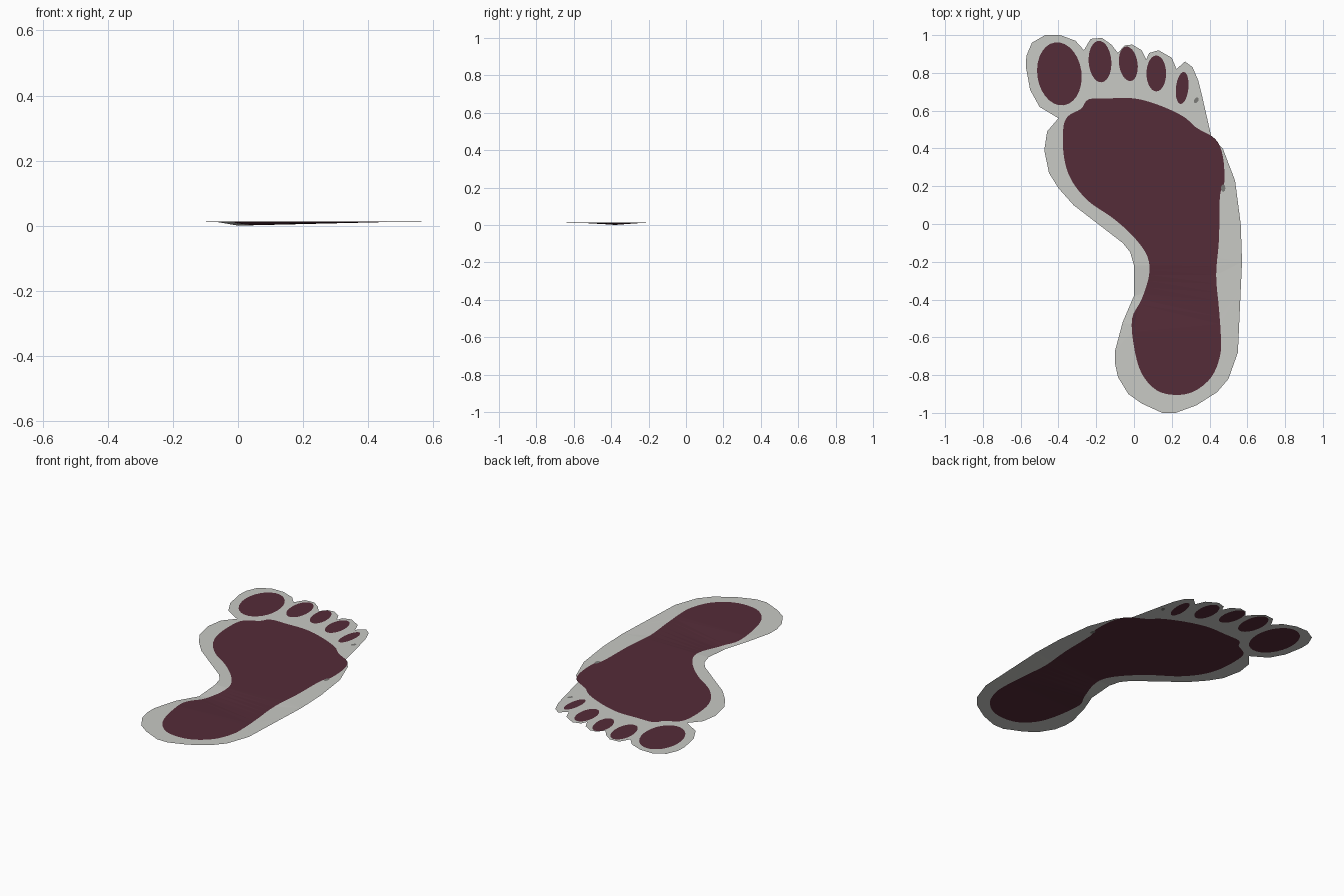
import bpy, math
from mathutils import Vector
from mathutils.geometry import delaunay_2d_cdt

if "Cube" in bpy.data.objects:
    bpy.data.objects.remove(bpy.data.objects["Cube"])

# straight-sided outline of the pale foot sheet (counter-clockwise)
OUTLINE = [(.15,-1),(.22,-1),(.33,-.96),(.44,-.89),(.5,-.82),(.55,-.68),(.565,-.35),(.572,-.2),
           (.565,0),(.535,.23),(.47,.40),(.41,.46),(.36,.68),(.34,.76),(.31,.83),(.27,.86),
           (.225,.82),(.2,.88),(.13,.92),(.08,.905),(.065,.87),(.04,.92),(-.01,.95),(-.05,.945),
           (-.085,.905),(-.12,.95),(-.17,.985),(-.23,.98),(-.265,.92),(-.31,.97),(-.39,1),(-.47,1),
           (-.54,.96),(-.57,.89),(-.572,.83),(-.55,.71),(-.5,.62),(-.4,.56),(-.46,.49),(-.475,.39),
           (-.45,.27),(-.4,.19),(-.32,.1),(-.06,-.1),(-.02,-.15),(0,-.22),(0,-.38),(-.06,-.52),
           (-.1,-.67),(-.1,-.74),(-.085,-.81),(-.03,-.9),(.04,-.95)]
# control points of the dark sole print
SOLE = [(.22,-.905),(.32,-.885),(.41,-.81),(.455,-.7),(.46,-.6),(.45,-.45),(.435,-.27),(.45,-.08),
        (.455,.15),(.478,.22),(.47,.36),(.43,.45),(.33,.51),(.26,.57),(.13,.63),(0,.665),
        (-.13,.665),(-.24,.66),(-.28,.61),(-.35,.57),(-.375,.5),(-.37,.35),(-.33,.23),(-.24,.12),
        (-.11,.03),(0,-.07),(.07,-.17),(.08,-.27),(.04,-.4),(-.01,-.5),(0,-.65),(.04,-.79),(.12,-.88)]
# toe prints: centre x, y, radius x, y, tilt in degrees
TOES = [(-.395,.795,.117,.168,8), (-.18,.86,.06,.11,4), (-.03,.848,.049,.092,8),
        (.118,.797,.052,.095,0), (.255,.72,.033,.085,-6)]
SPECKS = [(.33,.655,.011,.018,-30), (.472,.19,.012,.02,0)]


def smooth(pts, steps=4):
    """closed Catmull-Rom curve through the points"""
    out, n = [], len(pts)
    for i in range(n):
        a, b, c, d = (Vector(pts[(i + k) % n]) for k in (-1, 0, 1, 2))
        for s in range(steps):
            t = s / steps
            out.append(.5 * (2*b + (c - a)*t + (2*a - 5*b + 4*c - d)*t*t + (3*b - a - 3*c + d)*t**3))
    return out


def ellipse(x, y, rx, ry, tilt, n=28):
    r = math.radians(tilt)
    pts = []
    for i in range(n):
        u, v = rx * math.cos(i * math.tau / n), ry * math.sin(i * math.tau / n)
        pts.append((x + u*math.cos(r) - v*math.sin(r), y + u*math.sin(r) + v*math.cos(r)))
    return pts


def material(name, rgb):
    m = bpy.data.materials.new(name)
    m.diffuse_color = (*rgb, 1)
    m.use_nodes = True
    m.node_tree.nodes["Principled BSDF"].inputs["Base Color"].default_value = m.diffuse_color
    return m


def height(x, y):
    """sheet is flat apart from a slight dip at the arch"""
    return .012 * min(1, max(abs(x) / .5, abs(y + .38) / .16))


# one sheet, with the prints cut in as faces
loops = [(OUTLINE, 0), (smooth(SOLE), 1)]
loops += [(ellipse(*t), 1) for t in TOES] + [(ellipse(*s, n=8), 2) for s in SPECKS]
verts, faces = [], []
for pts, _ in loops:
    faces.append(list(range(len(verts), len(verts) + len(pts))))
    verts += [Vector(p) for p in pts]
v2, _, tris, _, _, origin = delaunay_2d_cdt(verts, [], faces, 1, 1e-5)

mesh = bpy.data.meshes.new("footprint_sheet")
mesh.from_pydata([(v.x, v.y, height(v.x, v.y)) for v in v2], [], tris)
mesh.materials.append(material("pale grey", (.58, .585, .555)))
mesh.materials.append(material("dark maroon", (.09, .025, .04)))
mesh.materials.append(material("speck grey", (.2, .2, .19)))
for poly, src in zip(mesh.polygons, origin):
    poly.material_index = max((loops[i][1] for i in src), default=0)
bpy.context.collection.objects.link(bpy.data.objects.new("footprint_sheet", mesh))
